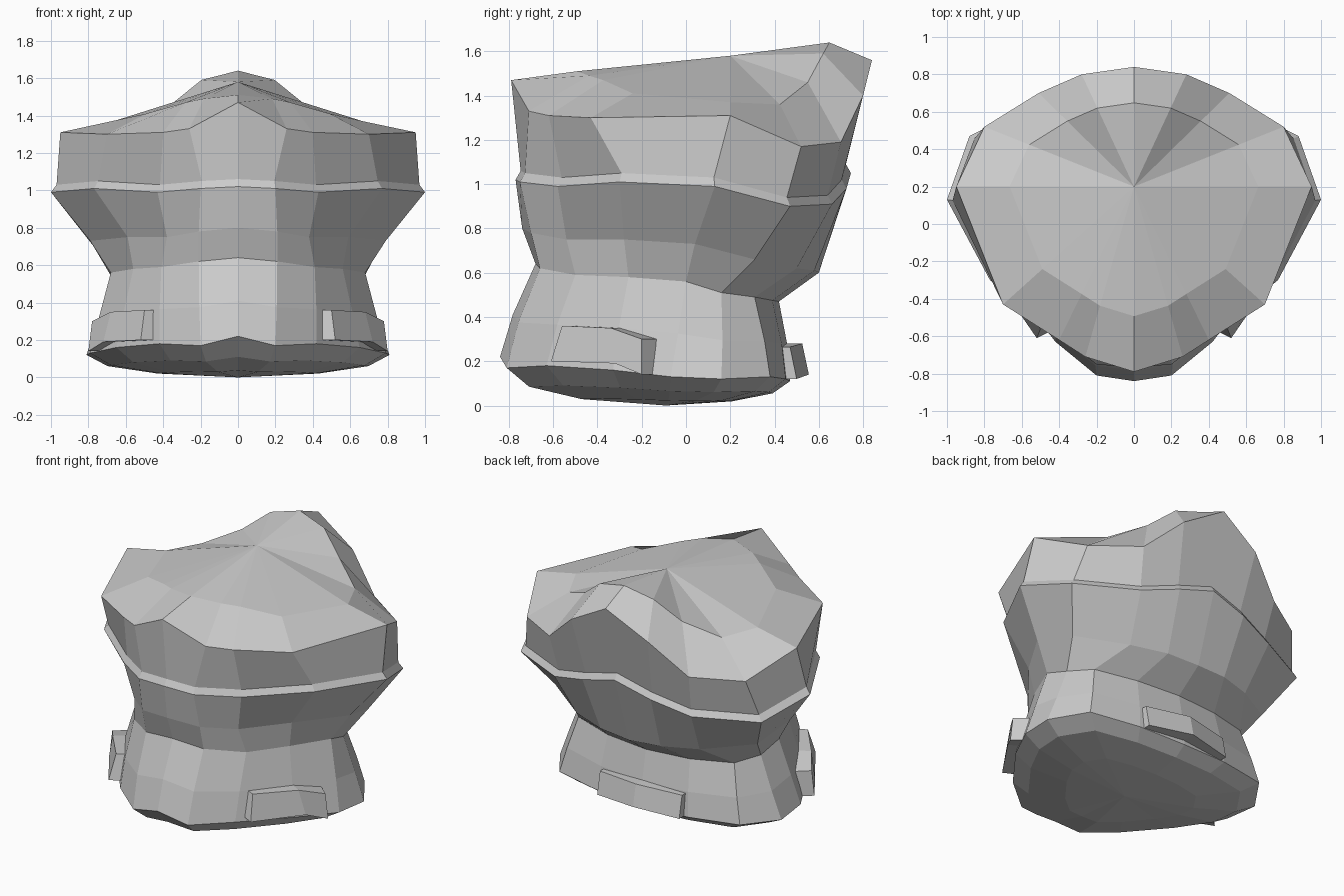
import bpy
from mathutils import Vector as V

if "Cube" in bpy.data.objects:
    bpy.data.objects.remove(bpy.data.objects["Cube"])

# Half rings run from the front centre round the +x side to the back centre
BASE = [(0, -.84, .22), (.2, -.81, .17), (.42, -.63, .18), (.65, -.33, .16), (.79, -.07, .13),
        (.81, .16, .12), (.66, .38, .13), (.33, .45, .12), (0, .47, .11)]
NECK = [(0, -.68, .64), (.21, -.66, .62), (.41, -.5, .59), (.56, -.26, .58), (.68, 0, .56),
        (.66, .16, .51), (.57, .31, .49), (.3, .39, .475), (0, .42, .47)]
BELLY = [(0, -.74, .8), (.21, -.7, .78), (.38, -.54, .75), (.59, -.28, .75), (.79, .04, .73),
         (.74, .31, .66), (.45, .5, .62), (.22, .58, .61), (0, .6, .6)]
LEDGE = [(0, -.77, 1.02), (.2, -.75, 1.01), (.43, -.58, .99), (.77, -.3, 1.01), (1, .13, .99),
         (.88, .47, .9), (.5, .66, .91), (.25, .725, .98), (0, .745, 1.05)]
RIM = [(0, -.79, 1.47), (.26, -.71, 1.33), (.4, -.62, 1.31), (.7, -.43, 1.3), (.95, .2, 1.31),
       (.8, .52, 1.17), (.51, .7, 1.19), (.28, .8, 1.4), (0, .84, 1.56)]
CROWN_Z = [1.51, 1.49, 1.47, 1.41, 1.37, 1.36, 1.46, 1.59, 1.64]


def scaled(ring, s, cy=0, zmul=1, dz=0):
    return [(x * s, cy + (y - cy) * s, z * zmul + dz) for x, y, z in ring]


def full(half):
    return list(half) + [(-x, y, z) for x, y, z in half[-2:0:-1]]


def build(name, verts, faces):
    me = bpy.data.meshes.new(name)
    me.from_pydata([tuple(v) for v in verts], [], faces)
    ob = bpy.data.objects.new(name, me)
    bpy.context.collection.objects.link(ob)
    return ob


def loft(name, halves, bottom, top):
    """Skin closed rings and fan each end to a single point."""
    rings = [full(h) for h in halves]
    n = len(rings[0])
    verts = [v for r in rings for v in r] + [bottom, top]
    last, b = (len(rings) - 1) * n, len(rings) * n
    faces = []
    for i in range(n):
        j = (i + 1) % n
        faces += [(k * n + i, k * n + j, k * n + n + j, k * n + n + i) for k in range(len(rings) - 1)]
        faces += [(b, j, i), (b + 1, last + i, last + j)]
    return build(name, verts, faces)


def strip(name, tops, bottoms, inward):
    """Curved block: outer face through the given points, thickened inward."""
    n = len(tops)
    verts = []
    for t, o, d in zip(tops, bottoms, inward):
        d = V(d)
        verts += [V(t), V(o), V(o) + d, V(t) + d]
    faces = [(0, 1, 2, 3), tuple(4 * n - k for k in (1, 2, 3, 4))]
    for i in range(n - 1):
        a = 4 * i
        for k in range(4):
            m = (k + 1) % 4
            faces.append((a + k, a + 4 + k, a + 4 + m, a + m))
    return build(name, verts, faces)


# Body: rounded underside, waist, flared belly, ledge and dished crown
waist = [V(a).lerp(V(b), .5) for a, b in zip(BASE, NECK)]
waist = [(p.x * 1.01, p.y * 1.03, p.z - .02) for p in waist]
crown = [(x, y, z) for (x, y, _), z in zip(scaled(RIM, .7, .2), CROWN_Z)]
loft("body",
     [scaled(BASE, .53, -.09, .17), scaled(BASE, .86, -.09, .5), BASE, waist, NECK, BELLY,
      LEDGE, scaled(LEDGE, .97, 0, 1, .04), RIM, crown],
     (0, -.09, 0), (0, .2, 1.58))

# Raised blocks on both front corners
tops = [(.5, -.56, .36), (.68, -.34, .35), (.78, -.2, .3)]
lows = [(.52, -.61, .2), (.72, -.32, .19), (.8, -.2, .14)]
inn = [(-.08, .04, 0), (-.1, .06, 0), (-.08, .07, 0)]
for side, s in (("right", 1), ("left", -1)):
    pts = [[(x * s, y, z) for x, y, z in p] for p in (tops, lows, inn)]
    if s > 0:
        pts = [p[::-1] for p in pts]
    strip("front_block_" + side, *pts)

# Raised block across the back
strip("back_block",
      [(-.3, .47, .265), (0, .525, .28), (.3, .47, .265)],
      [(-.3, .5, .12), (0, .555, .14), (.3, .5, .12)],
      [(0, -.1, 0)] * 3)

# Consistent outward normals
import bmesh
for ob in bpy.context.collection.objects:
    bm = bmesh.new()
    bm.from_mesh(ob.data)
    bmesh.ops.recalc_face_normals(bm, faces=bm.faces)
    bm.to_mesh(ob.data)
    bm.free()
